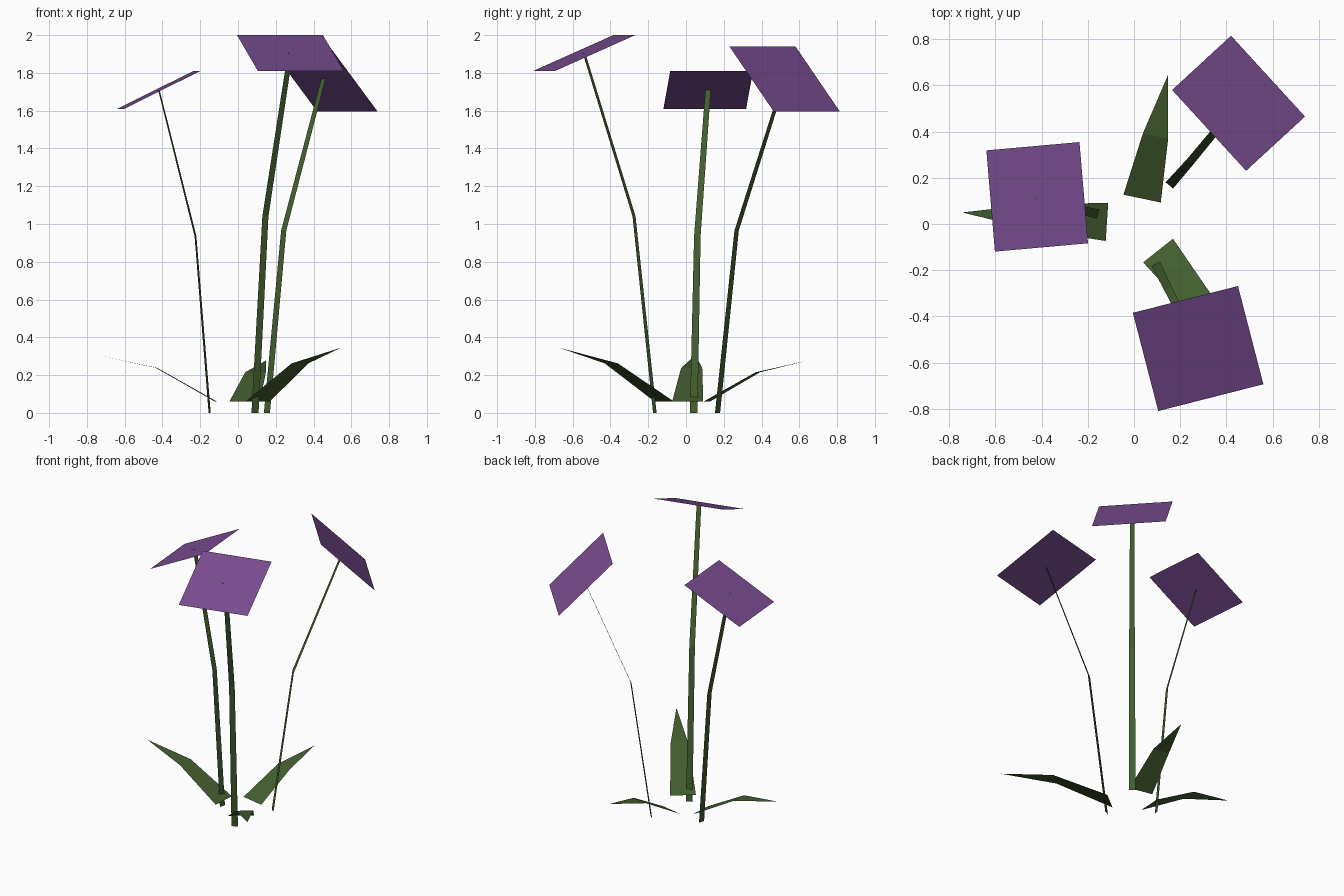
import bpy
from mathutils import Vector

if "Cube" in bpy.data.objects:
    bpy.data.objects.remove(bpy.data.objects["Cube"])


def material(name, rgb):
    m = bpy.data.materials.new(name)
    m.diffuse_color = (*rgb, 1)
    m.use_nodes = True
    m.node_tree.nodes["Principled BSDF"].inputs["Base Color"].default_value = m.diffuse_color
    return m


PURPLE = material("petal purple", (0.19, 0.072, 0.28))
GREEN = material("leaf green", (0.056, 0.112, 0.028))


def add_mesh(name, verts, faces, mat):
    me = bpy.data.meshes.new(name)
    me.from_pydata(verts, [], faces)
    me.materials.append(mat)
    ob = bpy.data.objects.new(name, me)
    bpy.context.collection.objects.link(ob)
    return ob


def ribbon(name, path, widths, side):
    """Flat strip along a path; a zero width closes it to a point."""
    verts, rows = [], []
    for p, w in zip(path, widths):
        p = Vector(p)
        row = [len(verts)]
        verts.append(p - side * w / 2 if w else p)
        if w:
            row.append(len(verts))
            verts.append(p + side * w / 2)
        rows.append(row)
    faces = [a + b[::-1] for a, b in zip(rows, rows[1:])]
    add_mesh(name, verts, faces, GREEN)


def across(path):
    """Horizontal direction square to the way the path leans."""
    d = Vector(path[-1]) - Vector(path[0])
    return Vector((-d.y, d.x, 0)).normalized() * -1


# stems: base, knee, top
stems = {
    "front": [(0.09, -0.165, 0), (0.145, -0.275, 1.04), (0.277, -0.54, 1.905)],
    "back": [(0.153, 0.167, 0), (0.242, 0.268, 0.965), (0.452, 0.522, 1.768)],
    "left": [(-0.15, 0.041, 0), (-0.225, 0.06, 0.935), (-0.419, 0.117, 1.71)],
}
for key, path in stems.items():
    ribbon(key + "_stem", path, (0.042, 0.036, 0.03), across(path))

# leaves: base, bend, tip
leaves = {
    "front": [(0.104, -0.115, 0.06), (0.328, -0.395, 0.262), (0.545, -0.672, 0.345)],
    "back": [(0.035, 0.11, 0.06), (0.093, 0.38, 0.215), (0.147, 0.645, 0.277)],
    "left": [(-0.117, 0.009, 0.06), (-0.431, 0.03, 0.238), (-0.743, 0.05, 0.306)],
}
for key, path in leaves.items():
    ribbon(key + "_leaf", path, (0.165, 0.112, 0), across(path))

# flower heads: tilted squares given by centre and two half edges
flowers = {
    "front": ((0.2775, -0.539, 1.905), (0.2275, 0.058, 0), (-0.055, 0.2125, 0.095)),
    "back": ((0.4525, 0.5225, 1.767), (0.16, -0.175, 0), (-0.1275, -0.1175, 0.1725)),
    "left": ((-0.419, 0.1175, 1.71), (0.0185, -0.219, 0), (0.2015, 0.018, 0.1)),
}
for key, (c, u, v) in flowers.items():
    c, u, v = Vector(c), Vector(u), Vector(v)
    quad = [c - u - v, c + u - v, c + u + v, c - u + v]
    if u.cross(v).z < 0:
        quad.reverse()
    add_mesh(key + "_flower", quad, [(0, 1, 2, 3)], PURPLE)
